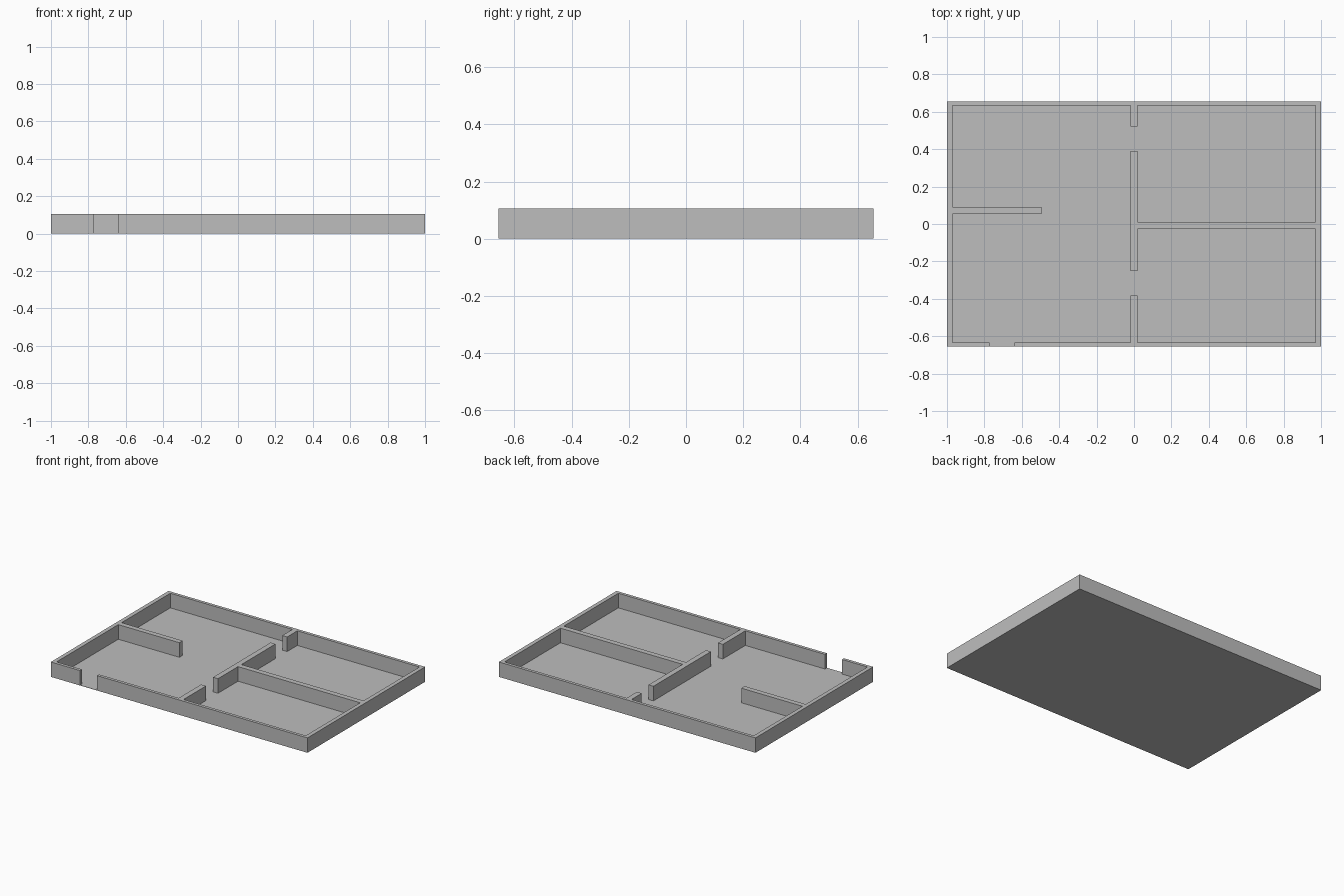
import bpy
import bmesh

cube = bpy.data.objects.get("Cube")
if cube:
    bpy.data.objects.remove(cube, do_unlink=True)

# Main dimensions
HALF_X, HALF_Y = 1.0, 0.655
IN_X, IN_Y = 0.971, 0.633
HEIGHT, FLOOR = 0.105, 0.002
MID = 0.019

grey = bpy.data.materials.new("plain_grey")
grey.use_nodes = True
colour = (0.515, 0.515, 0.515, 1)
grey.diffuse_color = colour
grey.node_tree.nodes["Principled BSDF"].inputs["Base Color"].default_value = colour


def extrude_plan(name, rects, z, height):
    """Merge the plan rectangles into one outline and raise it to a solid."""
    xs = sorted({x for r in rects for x in r[:2]})
    ys = sorted({y for r in rects for y in r[2:]})
    bm = bmesh.new()
    for x0, x1 in zip(xs, xs[1:]):
        for y0, y1 in zip(ys, ys[1:]):
            cx, cy = (x0 + x1) / 2, (y0 + y1) / 2
            if any(a < cx < b and c < cy < d for a, b, c, d in rects):
                corners = ((x0, y0), (x1, y0), (x1, y1), (x0, y1))
                bm.faces.new([bm.verts.new((x, y, z)) for x, y in corners])
    bmesh.ops.remove_doubles(bm, verts=bm.verts, dist=1e-5)
    raised = bmesh.ops.extrude_face_region(bm, geom=bm.faces[:], use_keep_orig=True)
    top = [v for v in raised["geom"] if isinstance(v, bmesh.types.BMVert)]
    bmesh.ops.translate(bm, verts=top, vec=(0, 0, height))
    bmesh.ops.recalc_face_normals(bm, faces=bm.faces)
    bmesh.ops.dissolve_limit(bm, angle_limit=0.01, verts=bm.verts, edges=bm.edges)
    bmesh.ops.triangulate(bm, faces=[f for f in bm.faces if len(f.verts) > 4])
    mesh = bpy.data.meshes.new(name)
    bm.to_mesh(mesh)
    bm.free()
    mesh.materials.append(grey)
    obj = bpy.data.objects.new(name, mesh)
    bpy.context.collection.objects.link(obj)
    return obj


# Thin floor under the whole plan
extrude_plan("floor", [(-HALF_X, HALF_X, -HALF_Y, HALF_Y)], 0, FLOOR)

# Walls as plan rectangles: x min, x max, y min, y max
outer_walls = [
    (-HALF_X, -IN_X, -HALF_Y, HALF_Y),
    (IN_X, HALF_X, -HALF_Y, HALF_Y),
    (-HALF_X, HALF_X, IN_Y, HALF_Y),
    # front wall, either side of the entrance
    (-HALF_X, -0.773, -HALF_Y, -IN_Y),
    (-0.64, HALF_X, -HALF_Y, -IN_Y),
]
inner_walls = [
    # middle wall with two doorways
    (-MID, MID, -HALF_Y, -0.383),
    (-MID, MID, -0.25, 0.39),
    (-MID, MID, 0.52, HALF_Y),
    # divider between the two left rooms
    (-MID, HALF_X, -0.027, 0.011),
    # short partition on the right side
    (-HALF_X, -0.495, 0.054, 0.091),
]
extrude_plan("walls", outer_walls + inner_walls, FLOOR, HEIGHT - FLOOR)
